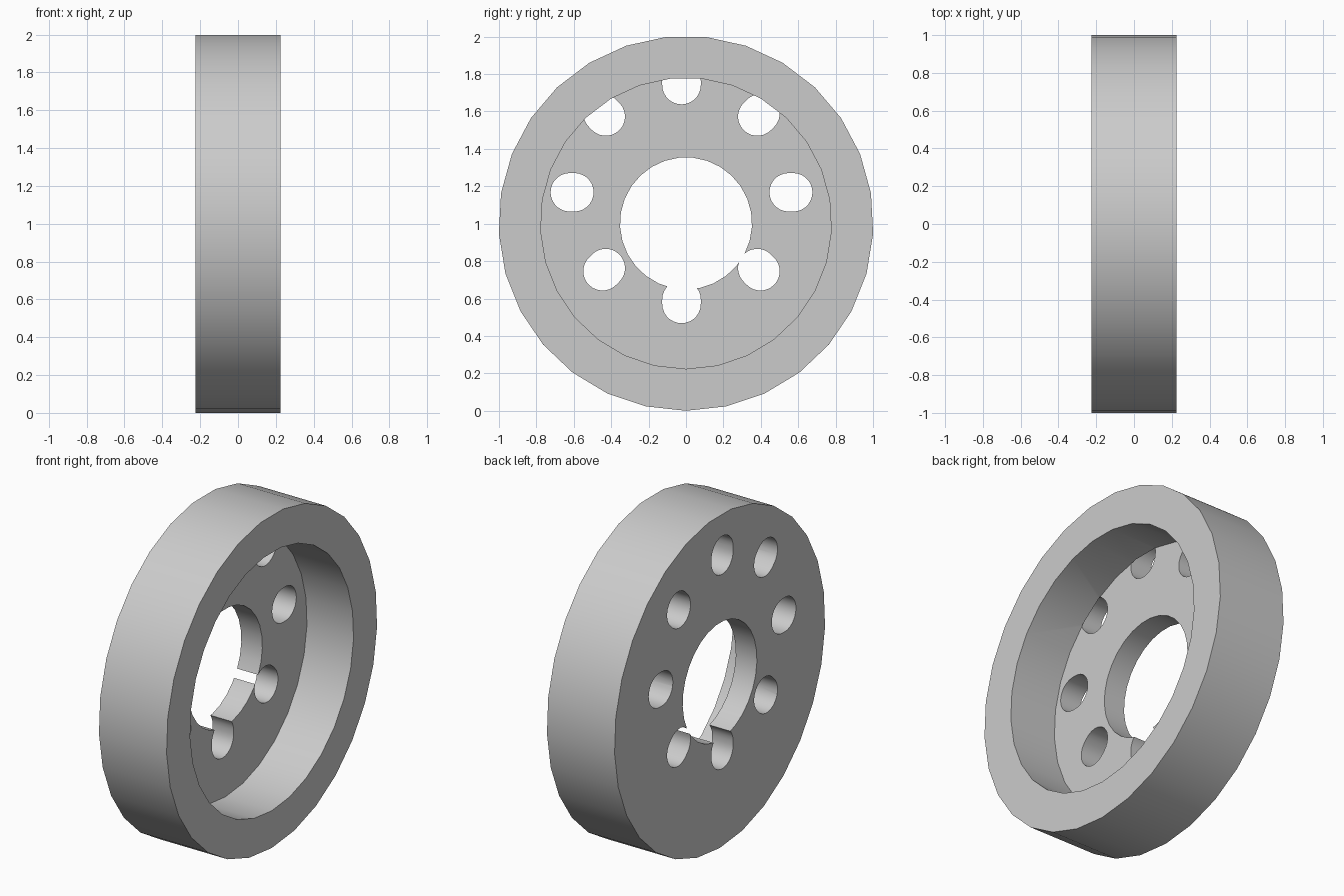
import bpy, bmesh
from math import sin, cos, pi, tau

cube = bpy.data.objects.get("Cube")
if cube:
    bpy.data.objects.remove(cube, do_unlink=True)

SIDES = 29
CENTRE = 1.002       # height of the wheel axis
HALF = 0.225         # half of the wheel width
FLOOR = -0.085       # floor of the recess
PAST = 0.4           # cutters reach beyond the body

grey = bpy.data.materials.new("plain_grey")
grey.use_nodes = True
colour = (0.6, 0.6, 0.6, 1)
grey.diffuse_color = colour
grey.node_tree.nodes["Principled BSDF"].inputs["Base Color"].default_value = colour


def circle(radius):
    """Outline in (y, z) with one corner at the bottom."""
    return [(radius * sin(tau * k / SIDES), CENTRE - radius * cos(tau * k / SIDES))
            for k in range(SIDES)]


def slot(cy, cz, angle, radius, stretch, steps=14):
    """Round hole slightly stretched along the given angle."""
    points = []
    for end in (1, -1):
        for k in range(steps + 1):
            a = angle - end * pi / 2 + pi * k / steps if end == 1 else angle + pi / 2 + pi * k / steps
            points.append((cy + end * stretch * cos(angle) + radius * cos(a),
                           cz + end * stretch * sin(angle) + radius * sin(a)))
    return points


def prism(name, outlines, x0, x1):
    """Extrude closed (y, z) outlines along x."""
    bm = bmesh.new()
    for outline in outlines:
        face = bm.faces.new([bm.verts.new((x0, y, z)) for y, z in outline])
        out = bmesh.ops.extrude_face_region(bm, geom=[face], use_keep_orig=True)
        for v in out["geom"]:
            if isinstance(v, bmesh.types.BMVert):
                v.co.x = x1
    bmesh.ops.recalc_face_normals(bm, faces=bm.faces)
    mesh = bpy.data.meshes.new(name)
    bm.to_mesh(mesh)
    bm.free()
    mesh.materials.append(grey)
    obj = bpy.data.objects.new(name, mesh)
    bpy.context.collection.objects.link(obj)
    return obj


# Solid wheel body
body = prism("wheel_body", [circle(1.002)], -HALF, HALF)

# Recess, centre bore and an off-centre ring of eight holes
ring_y, ring_z, ring_radius = -0.024, 1.168, 0.585
holes = []
for k in range(8):
    a = tau * k / 8
    holes.append(slot(ring_y + ring_radius * cos(a), ring_z + ring_radius * sin(a),
                      a, 0.103, 0.012))
cutters = [
    prism("recess_cutter", [circle(0.778)], FLOOR, PAST),
    prism("bore_cutter", [circle(0.353)], -PAST, PAST),
    prism("holes_cutter", holes, -PAST, FLOOR + 0.001),
]

bpy.context.view_layer.objects.active = body
for cutter in cutters:
    cutter.hide_render = True
    mod = body.modifiers.new(cutter.name, "BOOLEAN")
    mod.operation = "DIFFERENCE"
    mod.solver = "EXACT"
    mod.object = cutter
    bpy.ops.object.modifier_apply(modifier=mod.name)
    bpy.data.objects.remove(cutter, do_unlink=True)

# Smooth round walls, sharp rims
bpy.ops.object.select_all(action="DESELECT")
body.select_set(True)
bpy.ops.object.shade_smooth_by_angle(angle=pi / 6)
